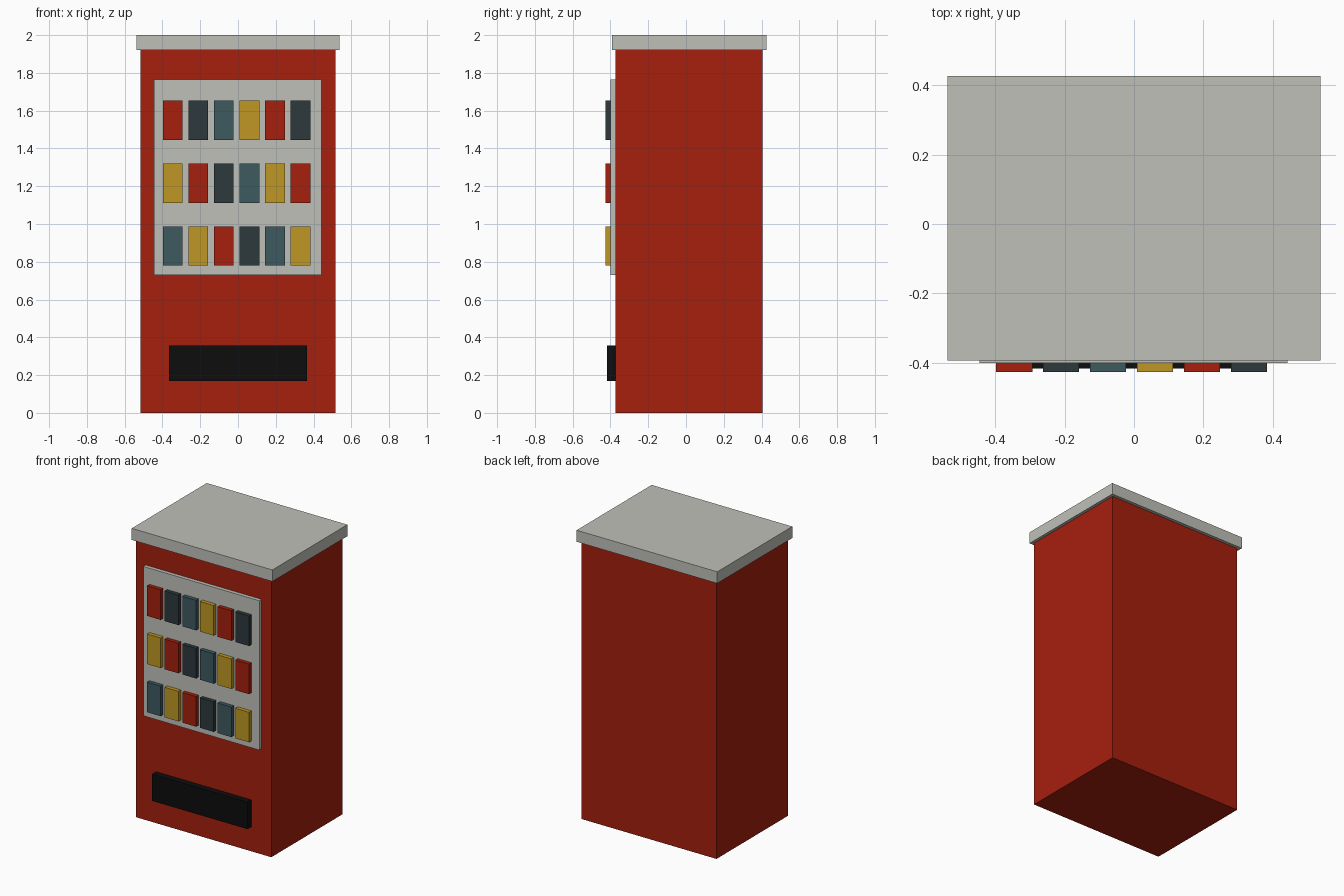
import bpy
import bmesh
from mathutils import Matrix, Vector

cube = bpy.data.objects.get("Cube")
if cube:
    bpy.data.objects.remove(cube, do_unlink=True)


def material(name, rgb):
    mat = bpy.data.materials.new(name)
    mat.use_nodes = True
    mat.diffuse_color = (*rgb, 1)
    bsdf = next(n for n in mat.node_tree.nodes if n.type == "BSDF_PRINCIPLED")
    bsdf.inputs["Base Color"].default_value = (*rgb, 1)
    return mat


red = material("red", (0.38, 0.014, 0.004))
grey = material("light grey", (0.53, 0.53, 0.49))
slate = material("dark slate", (0.026, 0.041, 0.047))
teal = material("teal", (0.048, 0.10, 0.115))
yellow = material("mustard yellow", (0.52, 0.31, 0.017))
black = material("black", (0.004, 0.004, 0.004))


def box(name, low, high, mat):
    """Box spanning two opposite corners."""
    low, high = Vector(low), Vector(high)
    bm = bmesh.new()
    bmesh.ops.create_cube(bm, size=1, matrix=Matrix.Diagonal((*(high - low), 1)))
    mesh = bpy.data.meshes.new(name)
    bm.to_mesh(mesh)
    bm.free()
    mesh.materials.append(mat)
    obj = bpy.data.objects.new(name, mesh)
    obj.location = (low + high) / 2
    bpy.context.collection.objects.link(obj)
    return obj


# Cabinet and overhanging lid
FRONT = -0.374
box("cabinet", (-0.517, FRONT, 0), (0.517, 0.405, 1.92), red)
box("lid", (-0.538, -0.393, 1.92), (0.538, 0.427, 2), grey)

# Display panel and dispensing slot
PANEL = -0.40
box("display_panel", (-0.445, PANEL, 0.731), (0.443, FRONT, 1.764), grey)
box("dispensing_slot", (-0.365, -0.417, 0.17), (0.365, FRONT, 0.356), black)

# Products: three shelves of six, colours shifting one place per shelf
colours = [red, slate, teal, yellow]
for row in range(3):
    for col in range(6):
        x = -0.345 + 0.1352 * col
        z = 1.549 - 0.333 * row
        box(f"product_{row + 1}_{col + 1}",
            (x - 0.052, -0.427, z - 0.104), (x + 0.052, PANEL, z + 0.104),
            colours[(col - row) % 4])
